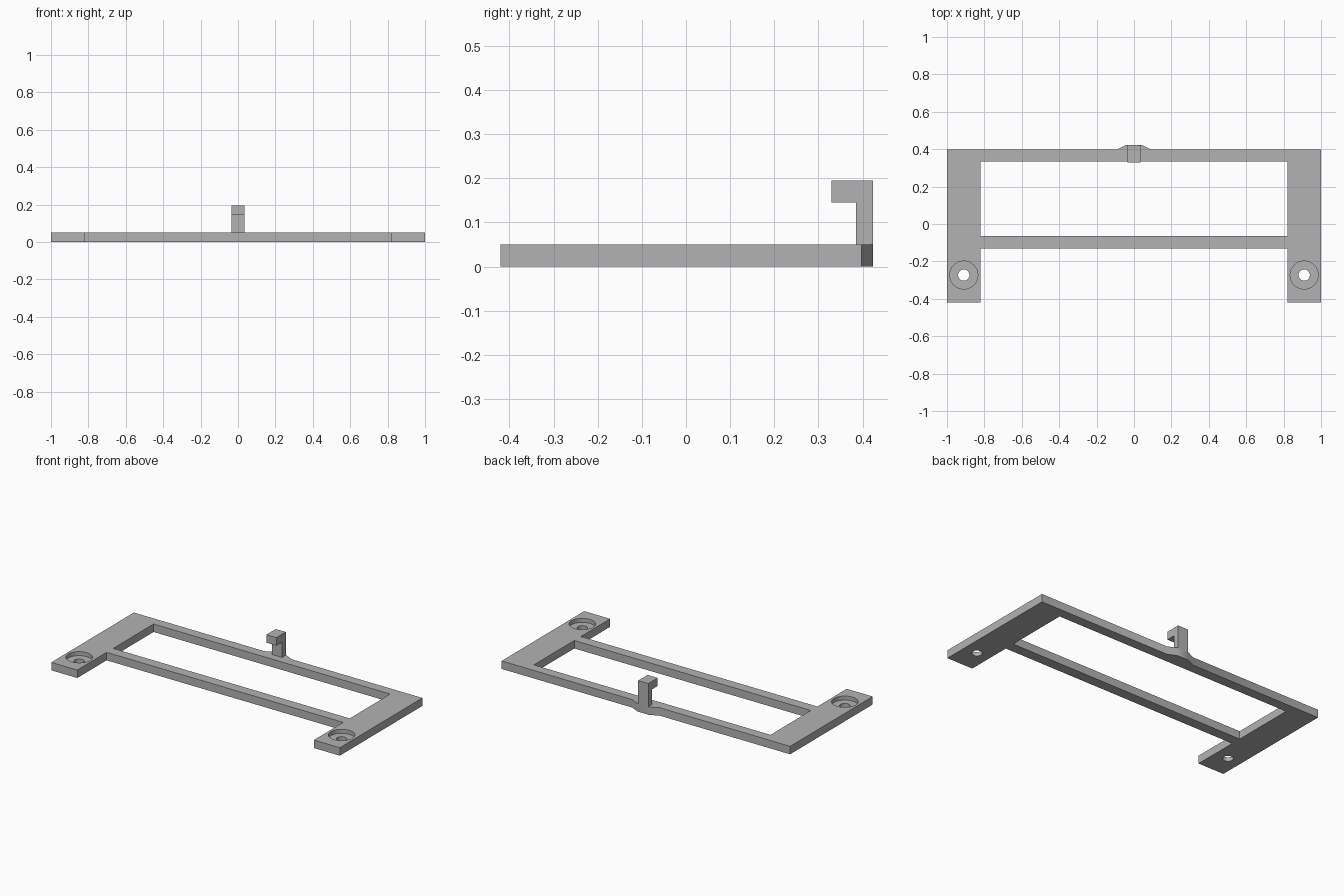
import bpy, bmesh
from mathutils import Matrix

cube = bpy.data.objects.get("Cube")
if cube:
    bpy.data.objects.remove(cube, do_unlink=True)

GREY = (0.45, 0.45, 0.45, 1)
grey = bpy.data.materials.new("plain_grey")
grey.use_nodes = True
grey.diffuse_color = GREY
grey.node_tree.nodes["Principled BSDF"].inputs["Base Color"].default_value = GREY

THICK = 0.05


def finish(name, bm):
    bmesh.ops.recalc_face_normals(bm, faces=bm.faces)
    mesh = bpy.data.meshes.new(name)
    bm.to_mesh(mesh)
    bm.free()
    mesh.materials.append(grey)
    obj = bpy.data.objects.new(name, mesh)
    bpy.context.collection.objects.link(obj)
    return obj


def extrude(name, points, offset):
    """Extrude a flat outline along an offset."""
    bm = bmesh.new()
    face = bm.faces.new([bm.verts.new(p) for p in points])
    new = bmesh.ops.extrude_face_region(bm, geom=[face])["geom"]
    bmesh.ops.translate(bm, vec=offset, verts=[v for v in new if isinstance(v, bmesh.types.BMVert)])
    return finish(name, bm)


def box(name, x0, x1, y0, y1, z0, z1):
    return extrude(name, [(x0, y0, z0), (x1, y0, z0), (x1, y1, z0), (x0, y1, z0)], (0, 0, z1 - z0))


def cut(target, tool, operation="DIFFERENCE"):
    """Apply a boolean and remove the helper."""
    mod = target.modifiers.new("cut", "BOOLEAN")
    mod.operation, mod.solver, mod.object = operation, "EXACT", tool
    bpy.context.view_layer.objects.active = target
    bpy.ops.object.modifier_apply(modifier=mod.name)
    bpy.data.objects.remove(tool, do_unlink=True)


def drill(target, x, y, radius, z0, z1):
    bm = bmesh.new()
    bmesh.ops.create_cone(bm, cap_ends=True, segments=48, radius1=radius, radius2=radius,
                          depth=z1 - z0, matrix=Matrix.Translation((x, y, (z0 + z1) / 2)))
    cut(target, finish("drill_tool", bm))


# Flat frame: plate with a window and an open front bay
frame = box("frame", -1, 1, -0.42, 0.397, 0, THICK)
cut(frame, box("window_tool", -0.82, 0.82, -0.065, 0.335, -0.1, 0.1))
cut(frame, box("bay_tool", -0.82, 0.82, -0.6, -0.13, -0.1, 0.1))

# Counterbored screw holes in both arms
for side in (-1, 1):
    drill(frame, side * 0.91, -0.273, 0.075, 0.025, 0.1)
    drill(frame, side * 0.91, -0.273, 0.03, -0.1, 0.1)

# Tapered bump behind the back rail, merged into the frame
bump = [(-0.095, 0.397), (-0.095, 0.38), (0.095, 0.38), (0.095, 0.397), (0.04, 0.423), (-0.04, 0.423)]
cut(frame, extrude("bump_tool", [(x, y, 0) for x, y in bump], (0, 0, THICK)), "UNION")

# Upright hook reaching forward over the rail
profile = [(0.385, THICK), (0.423, THICK), (0.423, 0.195), (0.33, 0.195), (0.33, 0.145), (0.385, 0.145)]
extrude("hook", [(-0.035, y, z) for y, z in profile], (0.07, 0, 0))

# Smooth the bores while keeping edges sharp
bpy.ops.object.select_all(action="DESELECT")
frame.select_set(True)
bpy.context.view_layer.objects.active = frame
bpy.ops.object.shade_smooth_by_angle()
